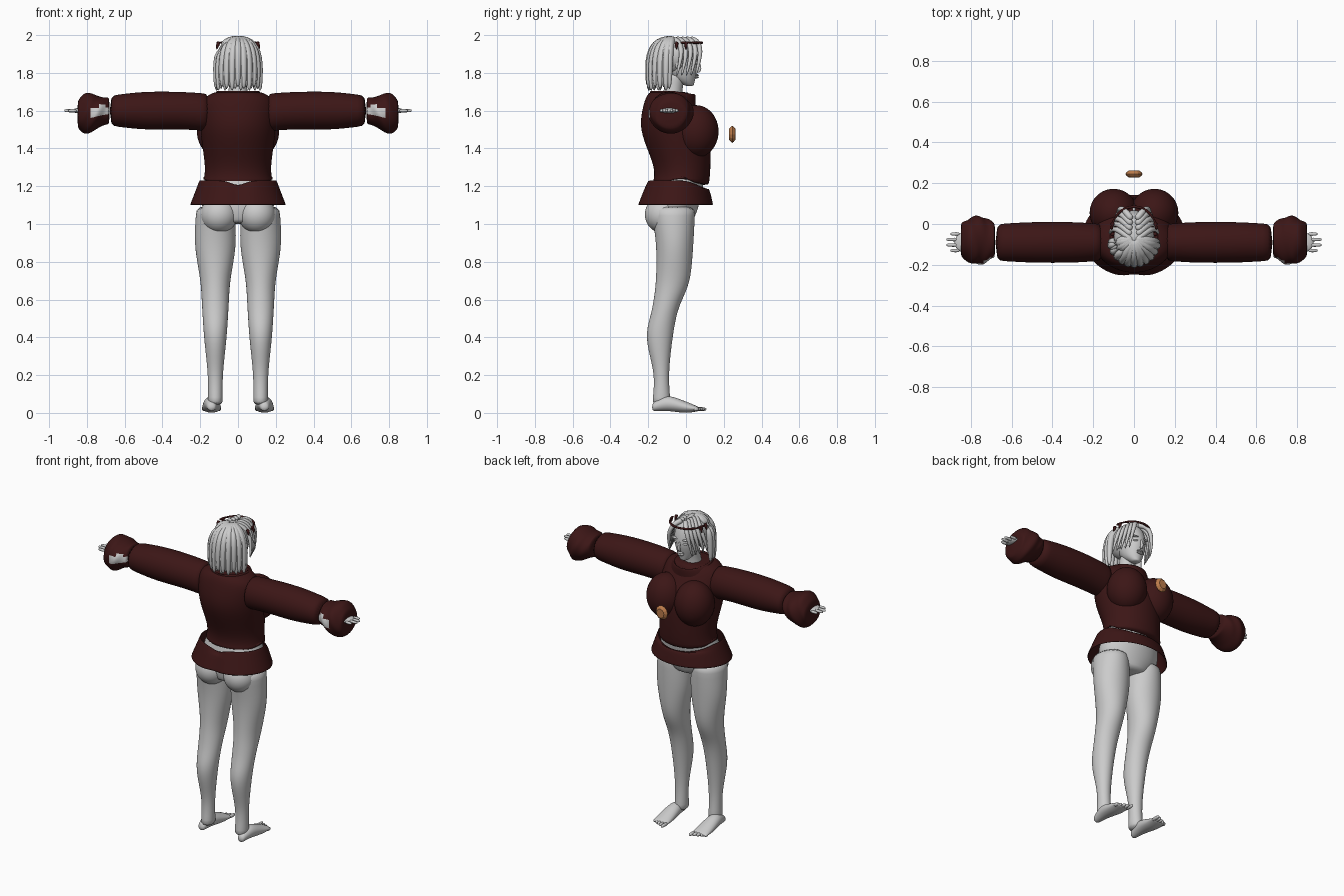
import bpy, bmesh
from math import sin, cos, pi, exp
from mathutils import Vector

default_cube = bpy.data.objects.get("Cube")
if default_cube:
    bpy.data.objects.remove(default_cube)


def material(name, red, green, blue):
    made = bpy.data.materials.new(name)
    made.use_nodes = True
    made.diffuse_color = (red, green, blue, 1)
    shader = made.node_tree.nodes["Principled BSDF"]
    shader.inputs["Base Color"].default_value = (red, green, blue, 1)
    return made


GREY = material("pale grey", .6, .6, .6)
MAROON = material("dark maroon", .045, .008, .008)
BRONZE = material("bronze", .5, .2, .07)


def finish(name, bm, mat, mirror=False, thickness=0, smooth=True):
    bmesh.ops.recalc_face_normals(bm, faces=bm.faces)
    for face in bm.faces:
        face.smooth = smooth
    mesh = bpy.data.meshes.new(name)
    bm.to_mesh(mesh)
    bm.free()
    part = bpy.data.objects.new(name, mesh)
    bpy.context.collection.objects.link(part)
    mesh.materials.append(mat)
    if mirror:
        part.modifiers.new("mirror", 'MIRROR').use_mirror_merge = False
    if thickness:
        part.modifiers.new("thickness", 'SOLIDIFY').thickness = thickness
    if smooth:
        part.modifiers.new("smooth", 'SUBSURF').levels = 1
    return part


def bridge(bm, rings, caps=True):
    loops = [[bm.verts.new(point) for point in ring] for ring in rings]
    for lower, upper in zip(loops, loops[1:]):
        for i in range(len(lower)):
            bm.faces.new((lower[i - 1], lower[i], upper[i], upper[i - 1]))
    if caps:
        bm.faces.new(loops[0])
        bm.faces.new(loops[-1])


def spline(rows, steps=3):
    """Pass a smooth curve through the rows."""
    keys = [Vector(row) for row in rows]
    keys = [keys[0]] + keys + [keys[-1]]
    curve = []
    for before, start, end, after in zip(keys, keys[1:], keys[2:], keys[3:]):
        for step in range(steps):
            t = step / steps
            pull = (end - before) * (1 - t) - (after - start) * t
            ease = t * t * (3 - 2 * t)
            curve.append(start.lerp(end, ease) + pull * t * (1 - t) / 2)
    return curve + [keys[-1]]


def circle(sides):
    return [(cos(2 * pi * i / sides), sin(2 * pi * i / sides)) for i in range(sides)]


def loft(name, axis, rows, mat, side=0, sides=24, caps=True, warp=None, **options):
    """Rows hold position, centre, and two radii; side is the other centre."""
    bm, rings = bmesh.new(), []
    for position, centre, wide, deep in spline(rows):
        ring = []
        for c, s in circle(sides):
            if axis == 'x':
                point = (position, side + wide * c, centre + deep * s)
            elif axis == 'y':
                point = (side + wide * c, position, centre + deep * s)
            else:
                point = (side + wide * c, centre + deep * s, position)
            ring.append(warp(*point) if warp else point)
        rings.append(ring)
    bridge(bm, rings, caps)
    return finish(name, bm, mat, **options)


def tubes(name, paths, mat, **options):
    """Each path is a list of x, y, z and radius."""
    bm = bmesh.new()
    for path in paths:
        points = [Vector(row[:3]) for row in path]
        last, rings = len(points) - 1, []
        for i, row in enumerate(path):
            along = points[min(i + 1, last)] - points[max(i - 1, 0)]
            across = along.cross((1, 0, 0) if abs(along.x) < along.length / 2 else (0, 0, 1)).normalized()
            other = along.cross(across).normalized()
            rings.append([points[i] + row[3] * (c * across + s * other) for c, s in circle(8)])
        bridge(bm, rings)
    return finish(name, bm, mat, **options)


def ball(name, centre, radii, mat, **options):
    bm = bmesh.new()
    bmesh.ops.create_uvsphere(bm, u_segments=24, v_segments=12, radius=1)
    bmesh.ops.scale(bm, vec=radii, verts=bm.verts)
    bmesh.ops.translate(bm, vec=centre, verts=bm.verts)
    return finish(name, bm, mat, **options)


def fractions(count):
    return [i / (count - 1) for i in range(count)]


# Legs and feet
loft("leg", 'z', [(1.1, -.07, .1, .12), (.9, -.06, .11, .1), (.7, -.07, .08, .09),
                  (.55, -.11, .07, .07), (.4, -.14, .06, .07), (.2, -.13, .04, .04),
                  (.04, -.13, .04, .05)], GREY, side=.12, mirror=True)
loft("foot", 'y', [(-.18, .03, .02, .02), (-.1, .05, .04, .04), (0, .03, .05, .03),
                   (.07, .02, .05, .01)], GREY, side=.14, mirror=True)
toes = []
for i in range(5):
    x, reach = .1 + .02 * i, .11 - .01 * i
    toes.append([(x, .04, .02, .01), (x, reach - .02, .02, .013), (x, reach, .02, .006)])
tubes("toes", toes, GREY, mirror=True)

# Hips under the jacket
loft("hips", 'z', [(1, -.07, .1, .1), (1.1, -.06, .2, .13), (1.3, -.02, .16, .13)], GREY)
ball("buttock", (.1, -.12, 1.05), (.1, .1, .1), GREY, mirror=True)


# Jacket body, its hem falling to the front and lifted at the sides
def hem(x, y, z):
    if z < 1.21:
        z += .03 - .3 * max(y, 0) + (.05 if abs(x) > .18 else 0)
    return x, y, z


loft("jacket_body", 'z', [(1.2, -.03, .19, .15), (1.3, -.02, .175, .15), (1.5, -.06, .2, .18),
                          (1.65, -.09, .19, .13), (1.7, -.09, .12, .1)],
     MAROON, sides=32, warp=hem)
ball("jacket_bust", (.1, .055, 1.49), (.12, .12, .14), MAROON, mirror=True)


# Flared skirt of the jacket, notched at the back centre
def notch(x, y, z):
    dent = exp(-(x / .04) ** 2) if y < -.1 else 0
    if z > 1.2:
        z -= .4 * max(y, 0) + .03 * dent
    return x, y + .02 * dent, z


loft("jacket_skirt", 'z', [(1.23 - .13 * t, -.05 - .01 * t, .2 + .05 * t, .16 + .04 * t)
                           for t in fractions(3)],
     MAROON, sides=32, caps=False, warp=notch, thickness=-.005)


# Standing collar, lower at the front
def slope(x, y, z):
    return x, y, z - .16 * max(y + .07, 0)


loft("collar", 'z', [(1.64, -.07, .15, .12), (1.71, -.07, .11, .12), (1.65, -.07, .09, .09)],
     MAROON, caps=False, warp=slope)

# Sleeves
loft("sleeve", 'x', [(.15, 1.59, .09, .1), (.3, 1.6, .1, .1), (.5, 1.6, .1, .1),
                     (.68, 1.6, .09, .08)], MAROON, side=-.09, mirror=True)


# Gathered cuffs, open at the back to show the wrist
def gather(x, y, z):
    return x, y + .005 * sin(90 * x + 40 * z), z


cuff = loft("cuff", 'x', [(.68 + .17 * t, 1.6 - .02 * t, .08 + .04 * sin(pi * t), .07 + .04 * sin(pi * t * t))
                          for t in fractions(6)], MAROON, side=-.08, warp=gather, mirror=True)
cuff.data.materials.append(GREY)
for face in cuff.data.polygons:
    where = face.center
    if where.y < -.13 and abs(where.z - 1.6) < .025 and where.x < .78:
        face.material_index = 1

# Hands
ball("palm", (.83, -.09, 1.6), (.05, .05, .015), GREY, mirror=True)
fingers = []
for i in range(4):
    y, tip = -.13 + .027 * i, .92 - .02 * (i in (0, 3))
    fingers.append([(.85, y, 1.6, .01), (tip - .01, y, 1.6, .01), (tip, y, 1.6, .005)])
tubes("fingers", fingers, GREY, mirror=True)

# Head and face
loft("neck", 'z', [(1.62, -.08, .07, .07), (1.7, -.07, .05, .05), (1.8, -.05, .05, .05)], GREY)
loft("head", 'z', [(1.73, .02, .02, .02), (1.77, -.01, .055, .06), (1.85, -.03, .077, .1),
                   (1.94, -.05, .08, .1), (1.98, -.05, .04, .06)], GREY)
tubes("nose", [[(0, .06, 1.87, .006), (0, .08, 1.82, .01), (0, .06, 1.8, .01)]], GREY)
for name, height in (("upper_lip", 1.788), ("lower_lip", 1.777)):
    ball(name, (0, .055, height), (.022, .013, .006), GREY)
ball("eye", (.03, .05, 1.85), (.017, .015, .008), GREY, mirror=True)
ball("brow", (.035, .055, 1.875), (.025, .012, .006), GREY, mirror=True)
ball("ear", (.08, -.04, 1.85), (.01, .02, .03), GREY, mirror=True)

# Hair: a cap covered with long tapering locks
ball("hair_cap", (0, -.065, 1.89), (.1, .11, .1), GREY)
locks = []
for i in range(23):
    angle = pi + .15 + (pi - .3) * i / 22
    grow = .95 + .06 * (i % 2)
    lock = []
    for t in fractions(7):
        spread = grow * (1 - (1 - t) ** 3)
        lock.append((.12 * spread * cos(angle), -.07 + .13 * spread * sin(angle),
                     1.98 - (.28 - .01 * (i % 3)) * t * t, .022 - .012 * t ** 6))
    locks.append(lock)
tubes("back_hair", locks, GREY)
sweeps = []
for i in range(5):
    sweeps.append([(.01 + (.07 + .01 * i) * sin(pi * t / 2),
                    .02 + .03 * t + .04 * sin(pi * t) - .025 * i,
                    1.98 - .2 * t * t, .018 - .013 * t * t) for t in fractions(7)])
tubes("front_hair", sweeps, GREY, mirror=True)

# Ribbon over the hair with pointed ends
tubes("ribbon", [[(.11 * cos(pi * t), -.03 + .115 * sin(pi * t), 1.96, .007)
                  for t in fractions(17)]], MAROON)
tubes("ribbon_point", [[(.1, y, 1.97, .018), (.115, y, 1.92, .002)] for y in (-.05, 0)],
      MAROON, mirror=True)

# Floating brooch in front of the chest
loft("brooch", 'y', [(.245 + .017 * t, 1.475, .042 - .016 * t * t, .045 - .016 * t * t)
                     for t in (-1, 0, 1)], BRONZE, sides=12, smooth=False)
